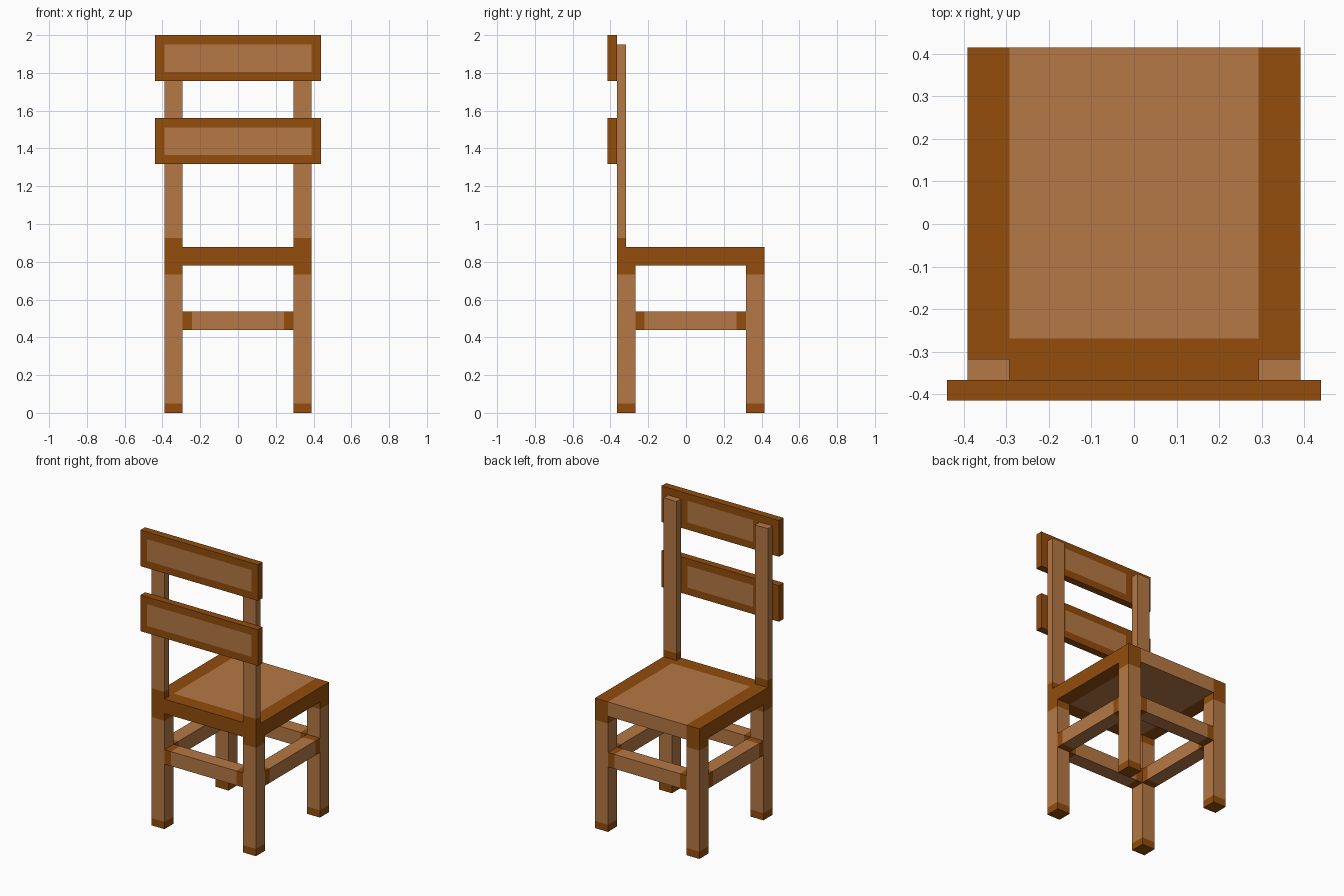
import bpy, bmesh
from mathutils import Vector

if "Cube" in bpy.data.objects:
    bpy.data.objects.remove(bpy.data.objects["Cube"])

U = 2 / 41  # the chair sits on a grid of 41 units in height


def material(name, rgb):
    m = bpy.data.materials.new(name)
    lin = [((c / 255 + 0.055) / 1.055) ** 2.4 for c in rgb]
    m.diffuse_color = (*lin, 1)
    m.use_nodes = True
    m.node_tree.nodes["Principled BSDF"].inputs["Base Color"].default_value = m.diffuse_color
    return m


LIGHT = material("light wood", (182, 120, 69))
DARK = material("dark wood", (147, 77, 12))


def box(name, lo, hi, cuts, is_dark):
    """Box in grid units, cut at (axis, position) planes; is_dark(centre, normal) picks the colour."""
    bm = bmesh.new()
    bmesh.ops.create_cube(bm, size=1)
    for v in bm.verts:
        v.co = [lo[i] + (v.co[i] + 0.5) * (hi[i] - lo[i]) for i in range(3)]
    for axis, pos in cuts:
        co, no = Vector((0, 0, 0)), Vector((0, 0, 0))
        co[axis], no[axis] = pos, 1
        geom = bm.verts[:] + bm.edges[:] + bm.faces[:]
        bmesh.ops.bisect_plane(bm, geom=geom, plane_co=co, plane_no=no)
    bm.normal_update()
    for f in bm.faces:
        f.material_index = int(is_dark(f.calc_center_median(), f.normal))
    bmesh.ops.scale(bm, vec=(U, U, U), verts=bm.verts)
    me = bpy.data.meshes.new(name)
    bm.to_mesh(me)
    bm.free()
    me.materials.append(LIGHT)
    me.materials.append(DARK)
    ob = bpy.data.objects.new(name, me)
    bpy.context.collection.objects.link(ob)
    return ob


# Seat: light panel running to the +y edge, dark rim on the other three sides
box("seat", (-8, -7.5, 16), (8, 8.5, 18), [(0, -6), (0, 6), (1, -5.5)],
    lambda c, n: abs(c.x) > 6 or c.y < -5.5)

for side, s in (("left", -1), ("right", 1)):
    x0, x1 = sorted((s * 6, s * 8))
    # Legs with dark feet and dark tops
    for place, y in (("front", -7.5), ("back", 6.5)):
        box(f"{place}_{side}_leg", (x0, y, 0), (x1, y + 2, 16), [(2, 1), (2, 15)],
            lambda c, n: c.z < 1 or c.z > 15)
    # Backrest post with dark base
    box(f"{side}_backrest_post", (x0, -7.5, 18), (x1, -6.5, 40), [(2, 19)],
        lambda c, n: c.z < 19)
    # Side stretcher with dark ends
    box(f"{side}_stretcher", (x0, -5.5, 9), (x1, 6.5, 11), [(1, -4.5), (1, 5.5)],
        lambda c, n: abs(c.y - 0.5) > 5)

# Front and back stretchers with dark ends
for place, y in (("front", -7.5), ("back", 6.5)):
    box(f"{place}_stretcher", (-6, y, 9), (6, y + 2, 11), [(0, -5), (0, 5)],
        lambda c, n: abs(c.x) > 5)

# Backrest planks: dark with a light panel on each broad face
for name, z in (("lower_backrest_plank", 27), ("upper_backrest_plank", 36)):
    def plank_dark(c, n, z=z):
        half = 8 if n.y < 0 else 5
        return abs(n.y) < 0.5 or abs(c.x) > half or abs(c.z - z - 2.5) > 1.5
    box(name, (-9, -8.5, z), (9, -7.5, z + 5),
        [(0, -8), (0, 8), (0, -5), (0, 5), (2, z + 1), (2, z + 4)], plank_dark)
